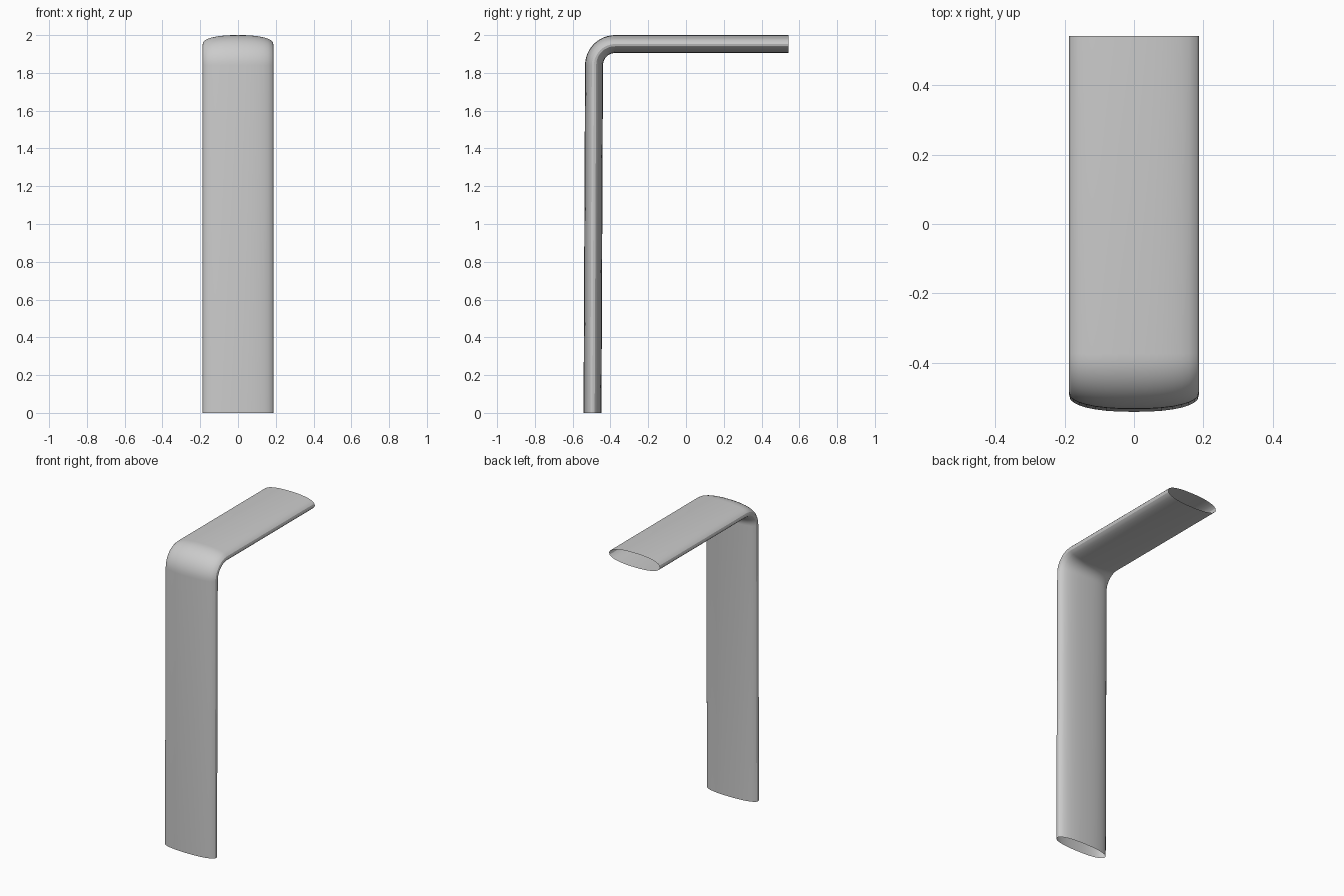
import bpy, bmesh
from math import sin, cos, pi, copysign

if "Cube" in bpy.data.objects:
    bpy.data.objects.remove(bpy.data.objects["Cube"])

HALF_W, HALF_T, SIDES = 0.187, 0.0475, 32
RADIUS, BEND_STEPS = 0.112, 12
POWER = 2 / 2.3                      # slightly squared-off ellipse


def section():
    """Flattened oval: (across, outward) pairs."""
    pts = []
    for i in range(SIDES):
        a = 2 * pi * i / SIDES
        c, s = cos(a), sin(a)
        pts.append((HALF_W * copysign(abs(c) ** POWER, c),
                    HALF_T * copysign(abs(s) ** POWER, s)))
    return pts


# Centre line: (y, z, angle of the outward direction from -y towards +z)
TOP_Z, POST_Y = 2 - HALF_T, -0.487
by, bz = POST_Y + RADIUS, TOP_Z - RADIUS
path = [(-0.495, 0, 0)]
for k in range(BEND_STEPS + 1):
    a = pi / 2 * k / BEND_STEPS
    path.append((by - RADIUS * cos(a), bz + RADIUS * sin(a), a))
path.append((0.5425, TOP_Z, pi / 2))

# Open-ended tube swept along the centre line
bm = bmesh.new()
rings = [[bm.verts.new((x, y - t * cos(a), z + t * sin(a))) for x, t in section()]
         for y, z, a in path]
for r0, r1 in zip(rings, rings[1:]):
    for i in range(SIDES):
        j = (i + 1) % SIDES
        bm.faces.new((r0[i], r0[j], r1[j], r1[i]))
bmesh.ops.recalc_face_normals(bm, faces=bm.faces)

mesh = bpy.data.meshes.new("bent_tube")
bm.to_mesh(mesh)
bm.free()
tube = bpy.data.objects.new("bent_tube", mesh)
bpy.context.collection.objects.link(tube)
bpy.context.view_layer.objects.active = tube
tube.select_set(True)
bpy.ops.object.shade_smooth_by_angle()
